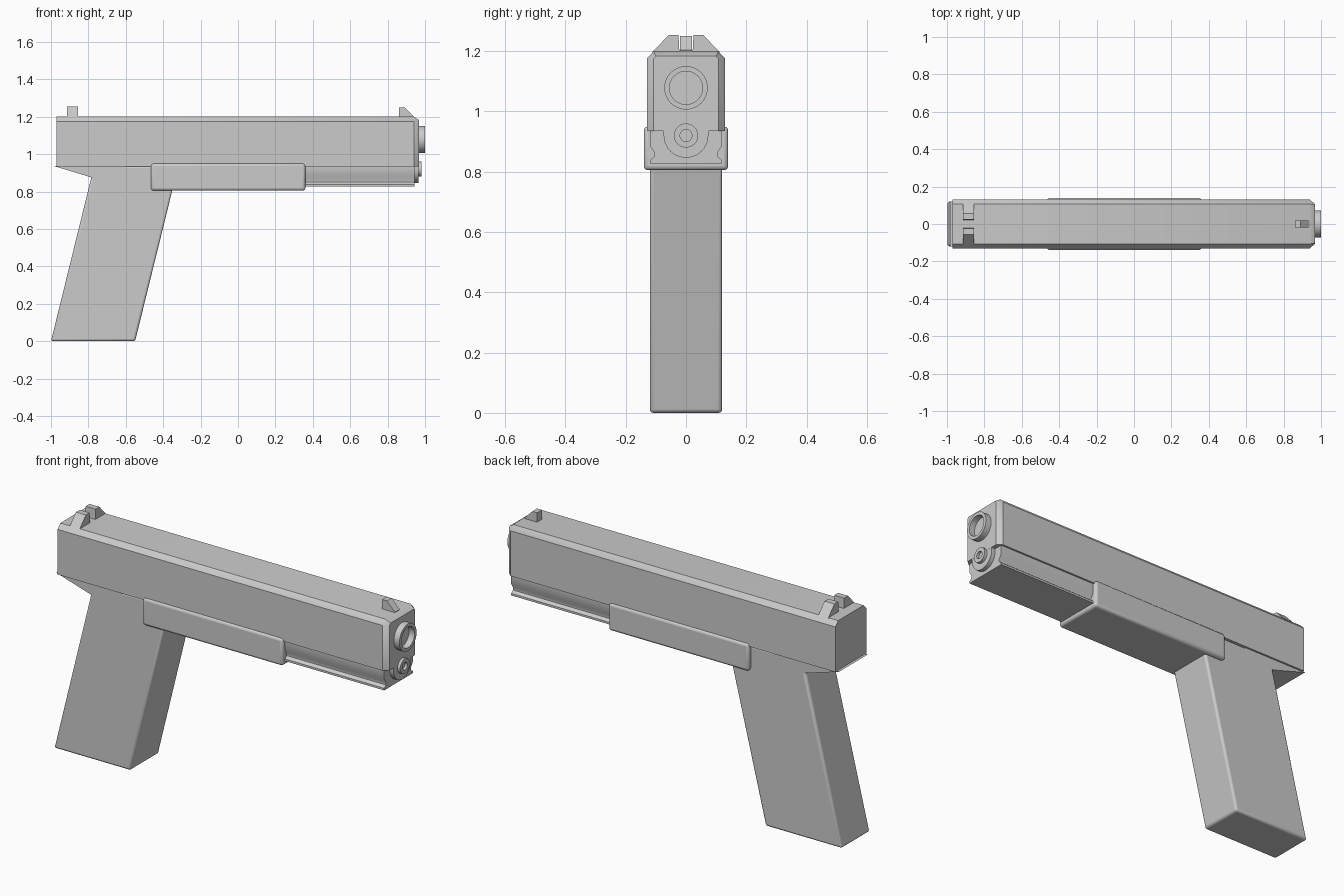
import bpy, bmesh, math
from mathutils import Matrix

if "Cube" in bpy.data.objects:
    bpy.data.objects.remove(bpy.data.objects["Cube"])

grey = bpy.data.materials.new("plain grey")
grey.diffuse_color = (0.6, 0.6, 0.6, 1)
grey.use_nodes = True
grey.node_tree.nodes["Principled BSDF"].inputs["Base Color"].default_value = grey.diffuse_color


def finish(bm, name, bevel=0.0):
    bmesh.ops.recalc_face_normals(bm, faces=bm.faces)
    me = bpy.data.meshes.new(name)
    bm.to_mesh(me)
    bm.free()
    ob = bpy.data.objects.new(name, me)
    bpy.context.collection.objects.link(ob)
    me.materials.append(grey)
    if bevel:
        mod = ob.modifiers.new("Bevel", 'BEVEL')
        mod.width, mod.segments = bevel, 3
        mod.limit_method = 'ANGLE'
    bpy.context.view_layer.objects.active = ob
    ob.select_set(True)
    bpy.ops.object.shade_smooth_by_angle(angle=math.radians(35))
    ob.select_set(False)
    return ob


def loft(name, rings, bevel=0.0):
    """Skin matching closed rings and cap both ends."""
    bm = bmesh.new()
    rows = [[bm.verts.new(p) for p in ring] for ring in rings]
    n = len(rows[0])
    for a, b in zip(rows, rows[1:]):
        for i in range(n):
            j = (i + 1) % n
            bm.faces.new((a[i], a[j], b[j], b[i]))
    bm.faces.new(rows[0])
    bm.faces.new(rows[-1])
    return finish(bm, name, bevel)


def side_part(name, outline, half, bevel=0.0):
    """Extrude an x/z outline across y."""
    return loft(name, [[(x, y, z) for x, z in outline] for y in (-half, half)], bevel)


def mirrored(half_profile):
    return half_profile + [(-y, z) for y, z in reversed(half_profile)]


def long_part(name, profile, x0, x1):
    """Extrude a y/z profile along x."""
    return loft(name, [[(x, y, z) for y, z in profile] for x in (x0, x1)])


def lathe(name, profile, z, steps=32):
    """Spin an (x, radius) profile about a lengthwise axis at height z."""
    bm = bmesh.new()
    rows = []
    for k in range(steps):
        a = 2 * math.pi * k / steps
        rows.append([bm.verts.new((x, r * math.cos(a), z + r * math.sin(a)))
                     for x, r in profile])
    for k in range(steps):
        a, b = rows[k], rows[(k + 1) % steps]
        for i in range(len(profile) - 1):
            bm.faces.new((a[i], a[i + 1], b[i + 1], b[i]))
    bm.faces.new([r[0] for r in rows])
    bm.faces.new([r[-1] for r in rows])
    return finish(bm, name)


# Upper body with chamfered top edges and tapered front
def body_ring(x, w, chamfer_z, top_w, top):
    prof = mirrored([(w, 0.935), (w, chamfer_z), (top_w, top)])
    return [(x, y, z) for y, z in prof]


loft("upper_body", [body_ring(-0.97, 0.13, 1.175, 0.107, 1.2),
                    body_ring(0.94, 0.13, 1.175, 0.107, 1.2),
                    body_ring(0.967, 0.107, 1.175, 0.1, 1.183)])

# Rounded lobe under the front of the upper body
lobe = [(0.074 * math.cos(a), 0.92 + 0.074 * math.sin(a))
        for a in [math.pi * (1 + k / 20) for k in range(21)]]
long_part("front_lobe", [(-0.074, 0.94)] + lobe + [(0.074, 0.94)], 0.9, 0.966)

# Front tube and small rod, both with recessed bores
lathe("front_tube", [(0.9, 0.072), (1.0, 0.072), (1.0, 0.055), (0.93, 0.055)], 1.078)
lathe("small_rod", [(0.9, 0.04), (0.982, 0.04), (0.982, 0.02), (0.968, 0.02)], 0.92)

# Slanted handle
side_part("handle", [(-1, 0), (-0.55, 0), (-0.319, 0.937), (-0.769, 0.937)], 0.12, 0.012)

# Rear wedge above the handle
side_part("rear_wedge", [(-0.985, 0.937), (-0.97, 0.932), (-0.785, 0.876),
                         (-0.6, 0.876), (-0.6, 0.937)], 0.12)

# Wide middle block
side_part("middle_block", [(-0.465, 0.805), (0.36, 0.805), (0.36, 0.95), (-0.465, 0.95)],
          0.14, 0.014)

# Lower front with a groove along each side
long_part("lower_front", mirrored([(0.12, 0.827), (0.12, 0.838), (0.105, 0.85), (0.105, 0.863),
                                   (0.12, 0.887), (0.12, 0.937)]), 0.3, 0.944)

# Notched rear post and sloped front post
long_part("rear_post", mirrored([(0.113, 1.195), (0.057, 1.254), (0.025, 1.254), (0.022, 1.199)]),
          -0.913, -0.855)
side_part("front_post", [(0.862, 1.195), (0.862, 1.25), (0.89, 1.25), (0.937, 1.203),
                         (0.937, 1.195)], 0.02)
